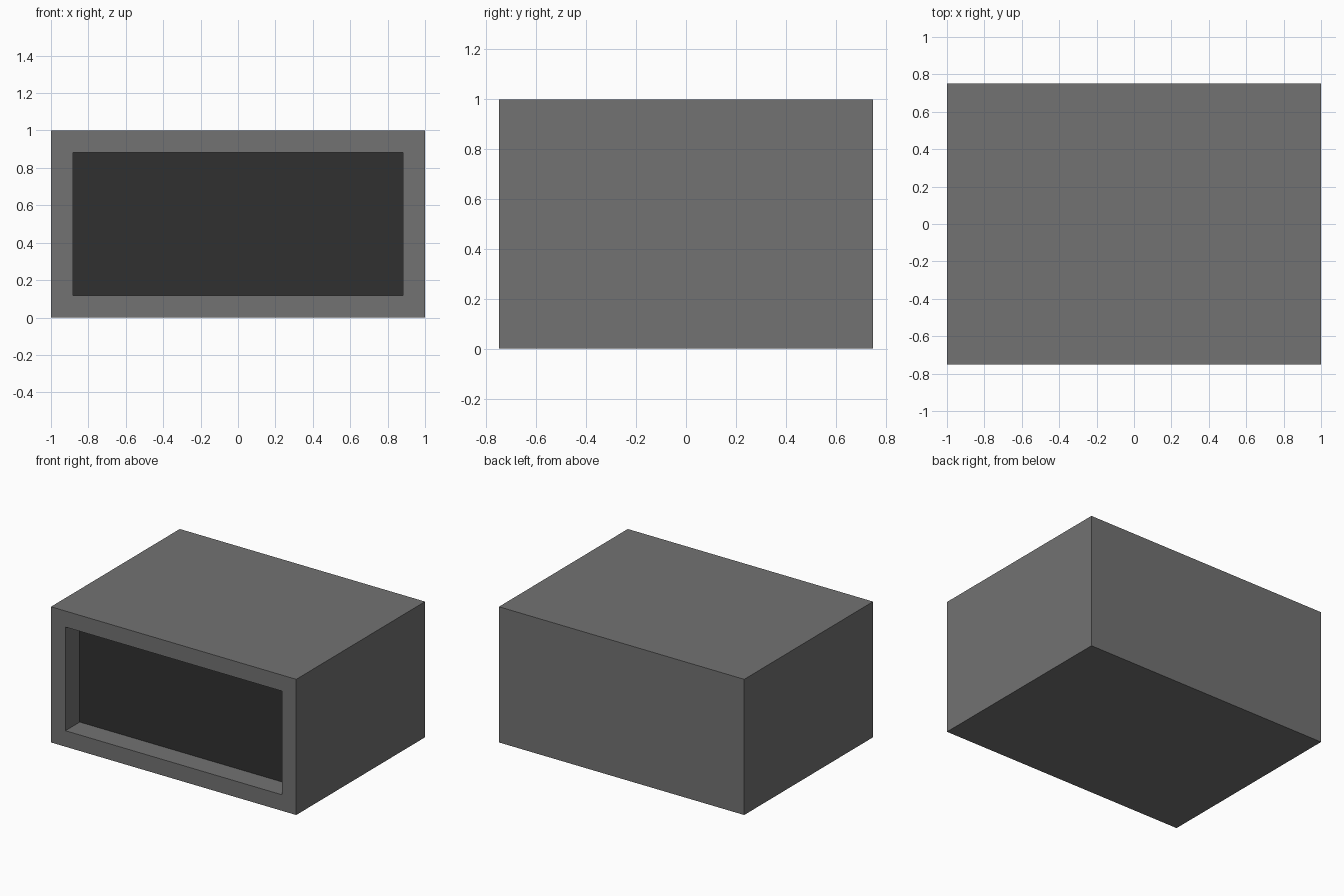
import bpy
import bmesh

if "Cube" in bpy.data.objects:
    bpy.data.objects.remove(bpy.data.objects["Cube"])

WIDTH, DEPTH, HEIGHT = 2.0, 1.5, 1.0
RIM = 1 / 6  # frame width and recess depth


def add_object(name, bm, color):
    mesh = bpy.data.meshes.new(name)
    bm.to_mesh(mesh)
    bm.free()
    mat = bpy.data.materials.new(name + "_color")
    mat.diffuse_color = (*color, 1)
    mat.use_nodes = True
    mat.node_tree.nodes["Principled BSDF"].inputs["Base Color"].default_value = mat.diffuse_color
    mesh.materials.append(mat)
    obj = bpy.data.objects.new(name, mesh)
    bpy.context.collection.objects.link(obj)
    return obj


# Casing: a box whose front is inset and pushed in, left open for the panel
bm = bmesh.new()
bmesh.ops.create_cube(bm, size=1)
for v in bm.verts:
    v.co = (v.co.x * WIDTH, v.co.y * DEPTH, (v.co.z + 0.5) * HEIGHT)
bm.normal_update()
front = min(bm.faces, key=lambda f: f.normal.y)
bmesh.ops.inset_region(bm, faces=[front], thickness=RIM)
recess = bmesh.ops.extrude_discrete_faces(bm, faces=[front])["faces"]
corners = list(recess[0].verts)
bmesh.ops.translate(bm, verts=corners, vec=(0, RIM, 0))
panel_points = [v.co.copy() for v in corners]
bmesh.ops.delete(bm, geom=recess, context="FACES_ONLY")
add_object("casing", bm, (0.17, 0.17, 0.17))

# Dark panel closing the back of the recess
bm = bmesh.new()
bm.faces.new([bm.verts.new(p) for p in panel_points])
add_object("front_panel", bm, (0.03, 0.03, 0.03))
